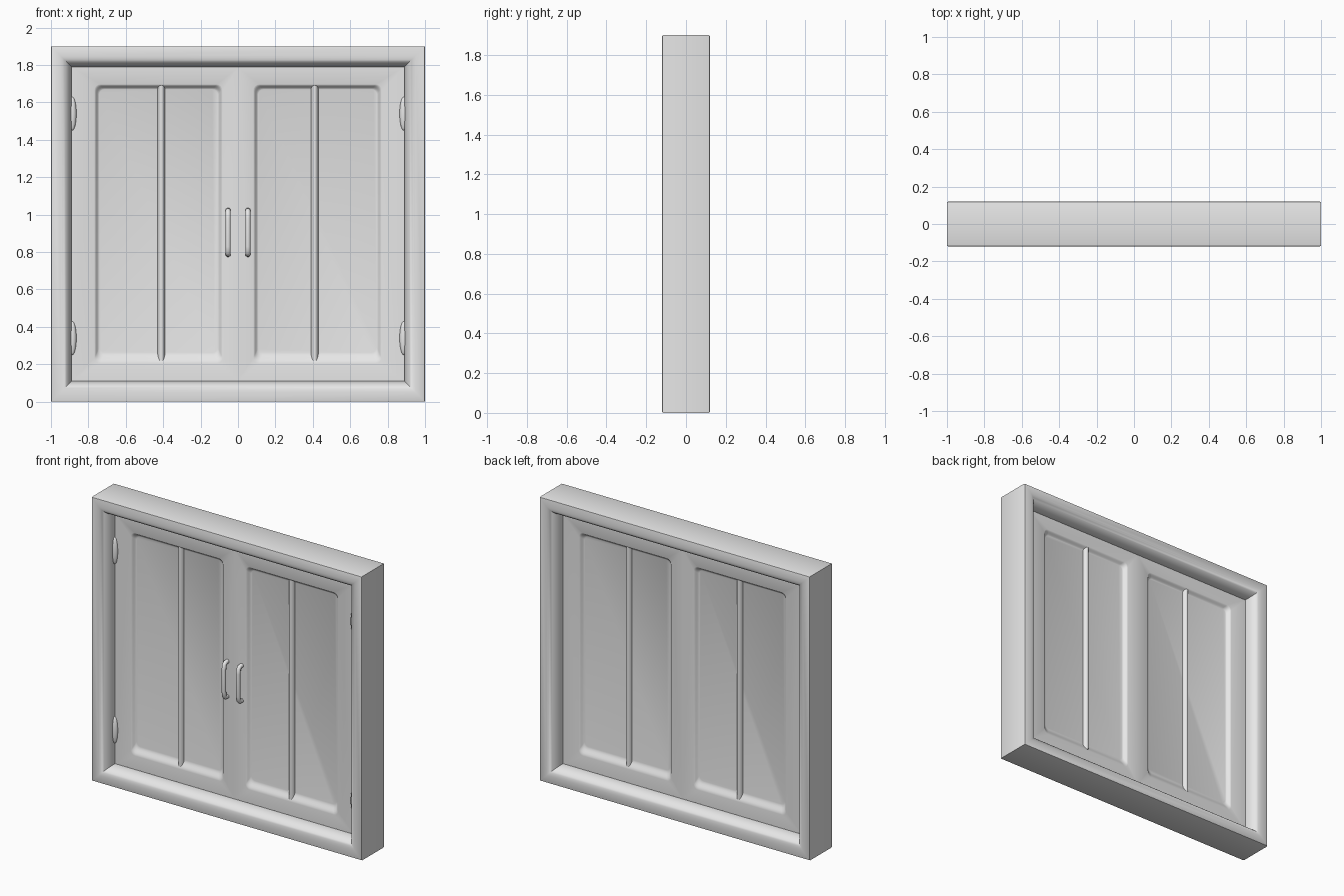
import bpy, bmesh, math
from mathutils import Vector

if "Cube" in bpy.data.objects:
    bpy.data.objects.remove(bpy.data.objects["Cube"])

grey = bpy.data.materials.new("plain_grey")
grey.diffuse_color = (0.8, 0.8, 0.8, 1)
grey.use_nodes = True
grey.node_tree.nodes["Principled BSDF"].inputs["Base Color"].default_value = grey.diffuse_color


def finish(ob, angle=40):
    ob.data.materials.clear()
    ob.data.materials.append(grey)
    bpy.ops.object.select_all(action='DESELECT')
    ob.select_set(True)
    bpy.context.view_layer.objects.active = ob
    bpy.ops.object.shade_smooth_by_angle(angle=math.radians(angle))
    return ob


def rounded_rect(x0, x1, z0, z1, y, r, n=5):
    pts = []
    for i, (cx, cz) in enumerate([(x1 - r, z1 - r), (x0 + r, z1 - r), (x0 + r, z0 + r), (x1 - r, z0 + r)]):
        for k in range(n):
            a = math.pi / 2 * (i + k / (n - 1))
            pts.append(Vector((cx + r * math.cos(a), y, cz + r * math.sin(a))))
    return pts


def loft(name, rings, closed):
    """Skin a stack of equal rings, joined end to end or capped."""
    bm = bmesh.new()
    rows = [[bm.verts.new(p) for p in ring] for ring in rings]
    pairs = list(zip(rows, rows[1:]))
    if closed:
        pairs.append((rows[-1], rows[0]))
    for a, b in pairs:
        n = len(a)
        for i in range(n):
            j = (i + 1) % n
            bm.faces.new((a[i], a[j], b[j], b[i]))
    if not closed:
        bm.faces.new(rows[0])
        bm.faces.new(rows[-1])
    bmesh.ops.remove_doubles(bm, verts=bm.verts, dist=1e-5)
    bmesh.ops.recalc_face_normals(bm, faces=bm.faces)
    me = bpy.data.meshes.new(name)
    bm.to_mesh(me)
    bm.free()
    ob = bpy.data.objects.new(name, me)
    bpy.context.collection.objects.link(ob)
    return finish(ob)


# outer frame: rounded moulding profile (inset, depth) swept round the rectangle
front = [(0.0, -0.113), (0.002, -0.118), (0.007, -0.12)]
for k in range(9):
    a = math.pi / 2 * k / 8
    front.append((0.05 + 0.06 * math.sin(a), -0.12 + 0.085 * (1 - math.cos(a))))
front += [(0.11, -0.029), (0.13, -0.029)]
profile = front + [(i, -y) for i, y in reversed(front)]
loft("frame", [[Vector((-1 + i, y, i)), Vector((1 - i, y, i)), Vector((1 - i, y, 1.9 - i)),
                Vector((-1 + i, y, 1.9 - i))] for i, y in profile], True)

FACE, PANEL = 0.037, 0.012      # half thickness at the rails and at the panels


def mix(a, b, t):
    return a + (b - a) * t


for side, s in (("left", -1), ("right", 1)):
    # door leaf with a sunken panel on both faces
    half = [rounded_rect(0, 0.885, 0.114, 1.786, FACE, 0)]
    for k in range(7):
        t = k / 6
        e = t * t * (3 - 2 * t)
        half.append(rounded_rect(mix(0.082, 0.108, t), mix(0.768, 0.742, t), mix(0.205, 0.262, t),
                                 mix(1.697, 1.67, t), mix(FACE, PANEL, e), 0.03))
    rings = half[::-1] + [[Vector((p.x, -p.y, p.z)) for p in r] for r in half]
    loft(side + "_door", [[Vector((s * p.x, p.y, p.z)) for p in r] for r in rings], False)

    # slim rounded divider in the middle of the panel
    bpy.ops.mesh.primitive_cylinder_add(vertices=24, radius=1, depth=1, location=(s * 0.41, 0, 0.955))
    bar = bpy.context.object
    bar.name = side + "_divider"
    bar.scale = (0.021, 0.035, 1.47)
    bpy.ops.object.transform_apply(location=False, rotation=False, scale=True)
    finish(bar)

    # hinges
    for level, z in (("lower", 0.34), ("upper", 1.54)):
        bpy.ops.mesh.primitive_uv_sphere_add(segments=20, ring_count=12, radius=1,
                                             location=(s * 0.886, -0.038, z))
        hinge = bpy.context.object
        hinge.name = side + "_" + level + "_hinge"
        hinge.scale = (0.022, 0.018, 0.09)
        bpy.ops.object.transform_apply(location=False, rotation=False, scale=True)
        finish(hinge)

    # pull handle on the front
    cu = bpy.data.curves.new(side + "_handle", 'CURVE')
    cu.dimensions = '3D'
    cu.bevel_depth = 0.014
    cu.bevel_resolution = 3
    cu.use_fill_caps = True
    path = [(-0.03, 0.787), (-0.058, 0.789), (-0.069, 0.80), (-0.073, 0.83),
            (-0.073, 0.98), (-0.069, 1.01), (-0.058, 1.021), (-0.03, 1.023)]
    sp = cu.splines.new('POLY')
    sp.points.add(len(path) - 1)
    for pt, (y, z) in zip(sp.points, path):
        pt.co = (s * 0.053, y, z, 1)
    handle = bpy.data.objects.new(side + "_handle", cu)
    bpy.context.collection.objects.link(handle)
    bpy.ops.object.select_all(action='DESELECT')
    handle.select_set(True)
    bpy.context.view_layer.objects.active = handle
    bpy.ops.object.convert(target='MESH')
    finish(bpy.context.object, 60)
